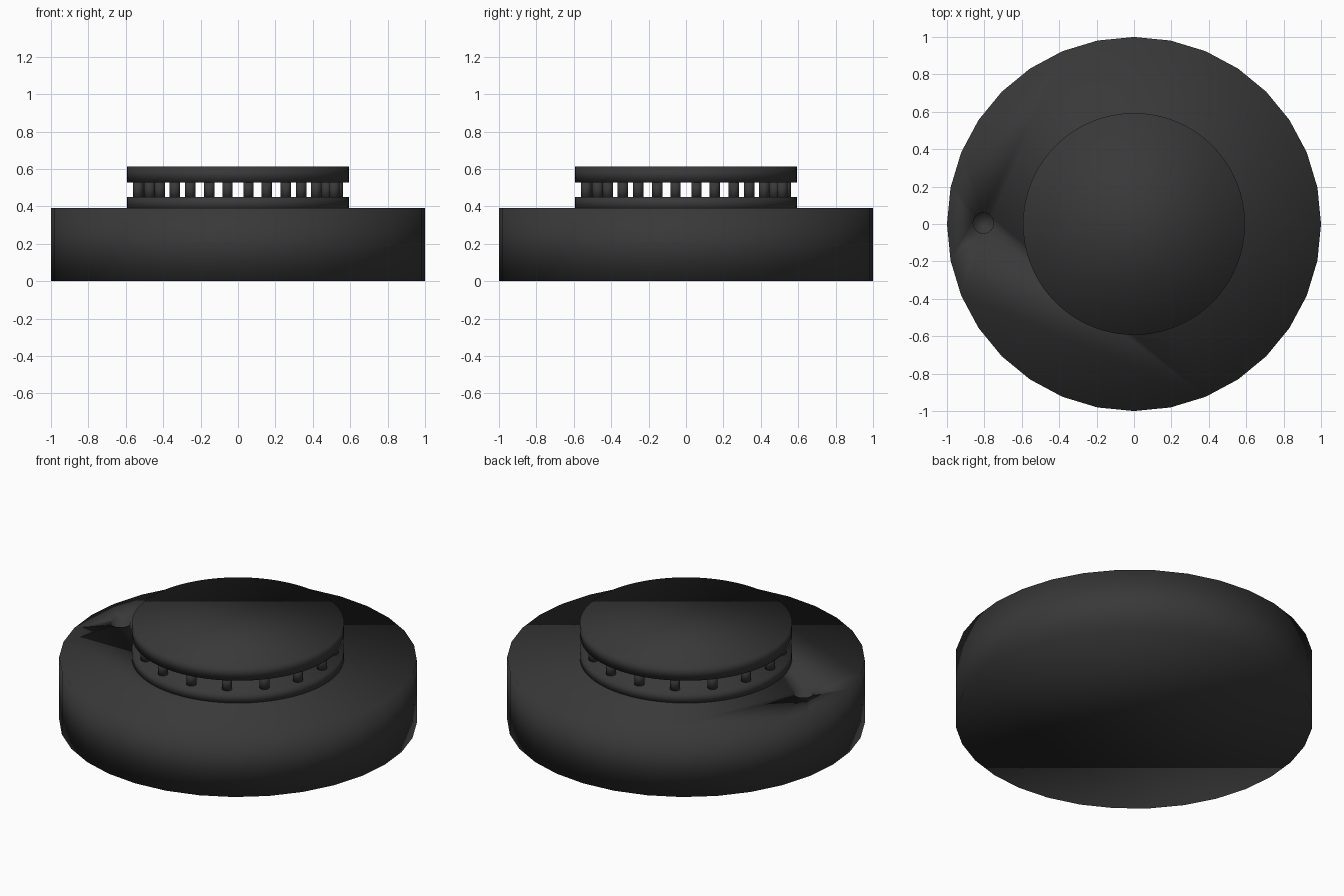
import bpy
from math import radians, sin, cos

if "Cube" in bpy.data.objects:
    bpy.data.objects.remove(bpy.data.objects["Cube"])

dark = bpy.data.materials.new("dark_plastic")
dark.diffuse_color = (0.04, 0.04, 0.04, 1)
dark.use_nodes = True
dark.node_tree.nodes["Principled BSDF"].inputs["Base Color"].default_value = dark.diffuse_color


def cylinder(name, radius, z0, z1, sides, x=0, y=0):
    bpy.ops.mesh.primitive_cylinder_add(
        vertices=sides, radius=radius, depth=z1 - z0, location=(x, y, (z0 + z1) / 2))
    ob = bpy.context.object
    ob.name = name
    ob.data.materials.append(dark)
    bpy.ops.object.shade_smooth()
    return ob


# Low-sided body
body = cylinder("body", 1.0, 0, 0.39, 32)

# Small round recess in the top face
cutter = cylinder("recess_cutter", 0.055, 0.33, 0.45, 32, x=-0.805, y=0.005)
cutter.hide_render = True
cut = body.modifiers.new("recess", 'BOOLEAN')
cut.operation = 'DIFFERENCE'
cut.solver = 'EXACT'
cut.object = cutter
bpy.context.view_layer.objects.active = body
bpy.ops.object.modifier_apply(modifier=cut.name)
bpy.data.objects.remove(cutter)

# Collar under the open gap and cap above it
cylinder("collar", 0.593, 0.38, 0.45, 128)
cylinder("cap", 0.593, 0.528, 0.613, 128)

# Ring of posts carrying the cap
for i in range(16):
    a = radians(6 + i * 22.5)
    cylinder(f"post_{i + 1}", 0.028, 0.44, 0.535, 24, 0.537 * cos(a), 0.537 * sin(a))
